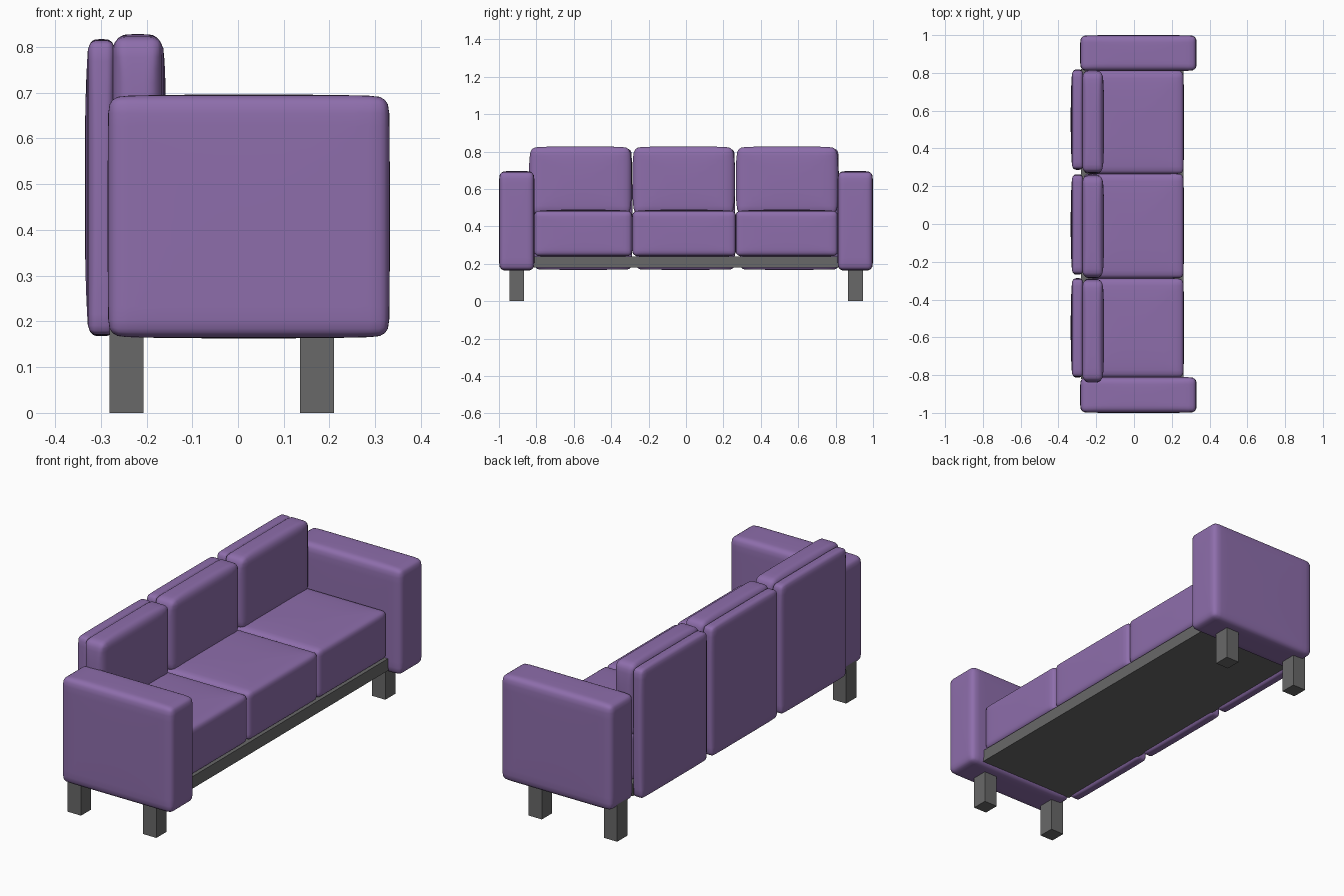
import bpy, bmesh
from mathutils import Vector

if "Cube" in bpy.data.objects:
    bpy.data.objects.remove(bpy.data.objects["Cube"])


def material(name, rgb):
    m = bpy.data.materials.new(name)
    m.diffuse_color = (*rgb, 1)
    m.use_nodes = True
    m.node_tree.nodes["Principled BSDF"].inputs["Base Color"].default_value = m.diffuse_color
    return m


PURPLE = material("purple fabric", (0.27, 0.155, 0.41))
GREY = material("grey frame", (0.14, 0.14, 0.14))


def finish(bm, name, mat):
    bmesh.ops.recalc_face_normals(bm, faces=bm.faces)
    me = bpy.data.meshes.new(name)
    bm.to_mesh(me)
    bm.free()
    me.materials.append(mat)
    ob = bpy.data.objects.new(name, me)
    bpy.context.collection.objects.link(ob)
    return ob


def block(name, lo, hi, mat):
    """Sharp box between two corners."""
    lo, hi = Vector(lo), Vector(hi)
    bm = bmesh.new()
    bmesh.ops.create_cube(bm, size=1)
    for v in bm.verts:
        v.co = (lo + hi) / 2 + v.co * (hi - lo)
    return finish(bm, name, mat)


def padded(name, lo, hi, radius, bulge=(0, 0, 0), mat=PURPLE):
    """Rounded box; bulge is how far each side pulls in towards its borders."""
    lo, hi = Vector(lo), Vector(hi)
    mid, half = (lo + hi) / 2, (hi - lo) / 2
    bm = bmesh.new()
    bmesh.ops.create_cube(bm, size=2)
    bmesh.ops.subdivide_edges(bm, edges=bm.edges[:], cuts=15, use_grid_fill=True)
    for v in bm.verts:
        # crowd the grid towards the edges, then round them
        t = [(1 - (1 - abs(c)) ** 2) * (1 if c > 0 else -1) for c in v.co]
        p = Vector([t[i] * half[i] for i in range(3)])
        core = Vector([max(radius - half[i], min(half[i] - radius, p[i])) for i in range(3)])
        p = core + (p - core).normalized() * radius if (p - core).length > 1e-6 else p
        q = p.copy()
        for i in range(3):
            j, k = (i + 1) % 3, (i + 2) % 3
            edge = max(abs(p[j] / half[j]), abs(p[k] / half[k])) ** 3
            q[i] = p[i] * (1 - bulge[i] / half[i] * edge)
        v.co = mid + q
    for f in bm.faces:
        f.smooth = True
    return finish(bm, name, mat)


# Frame under the seats
block("base_frame", (-0.28, -0.82, 0.18), (0.262, 0.82, 0.24), GREY)

# Arms and legs on both ends
for s, side in ((-1, "right"), (1, "left")):
    y0, y1 = sorted((s * 0.81, s * 1.0))
    padded(side + "_arm", (-0.285, y0, 0.163), (0.332, y1, 0.696), 0.03, (0.002, 0.002, 0.004))
    y0, y1 = sorted((s * 0.865, s * 0.945))
    block(side + "_back_leg", (-0.281, y0, 0), (-0.207, y1, 0.2), GREY)
    block(side + "_front_leg", (0.136, y0, 0), (0.21, y1, 0.2), GREY)

# Three bays of seat cushion, back cushion and rear panel
seats = ((-0.815, -0.285), (-0.29, 0.27), (0.262, 0.815))
cushions = ((-0.84, -0.29), (-0.287, 0.262), (0.266, 0.815))
panels = ((-0.812, -0.287), (-0.268, 0.263), (0.287, 0.818))
for n, (a, b, c) in enumerate(zip(seats, cushions, panels), 1):
    padded(f"seat_cushion_{n}", (-0.27, a[0], 0.235), (0.265, a[1], 0.49), 0.025,
           (0.004, 0.005, 0.008))
    padded(f"back_cushion_{n}", (-0.28, b[0], 0.46), (-0.158, b[1], 0.828), 0.03,
           (0.008, 0.012, 0.006))
    padded(f"back_panel_{n}", (-0.335, c[0], 0.168), (-0.262, c[1], 0.817), 0.022,
           (0.008, 0.005, 0.003))
